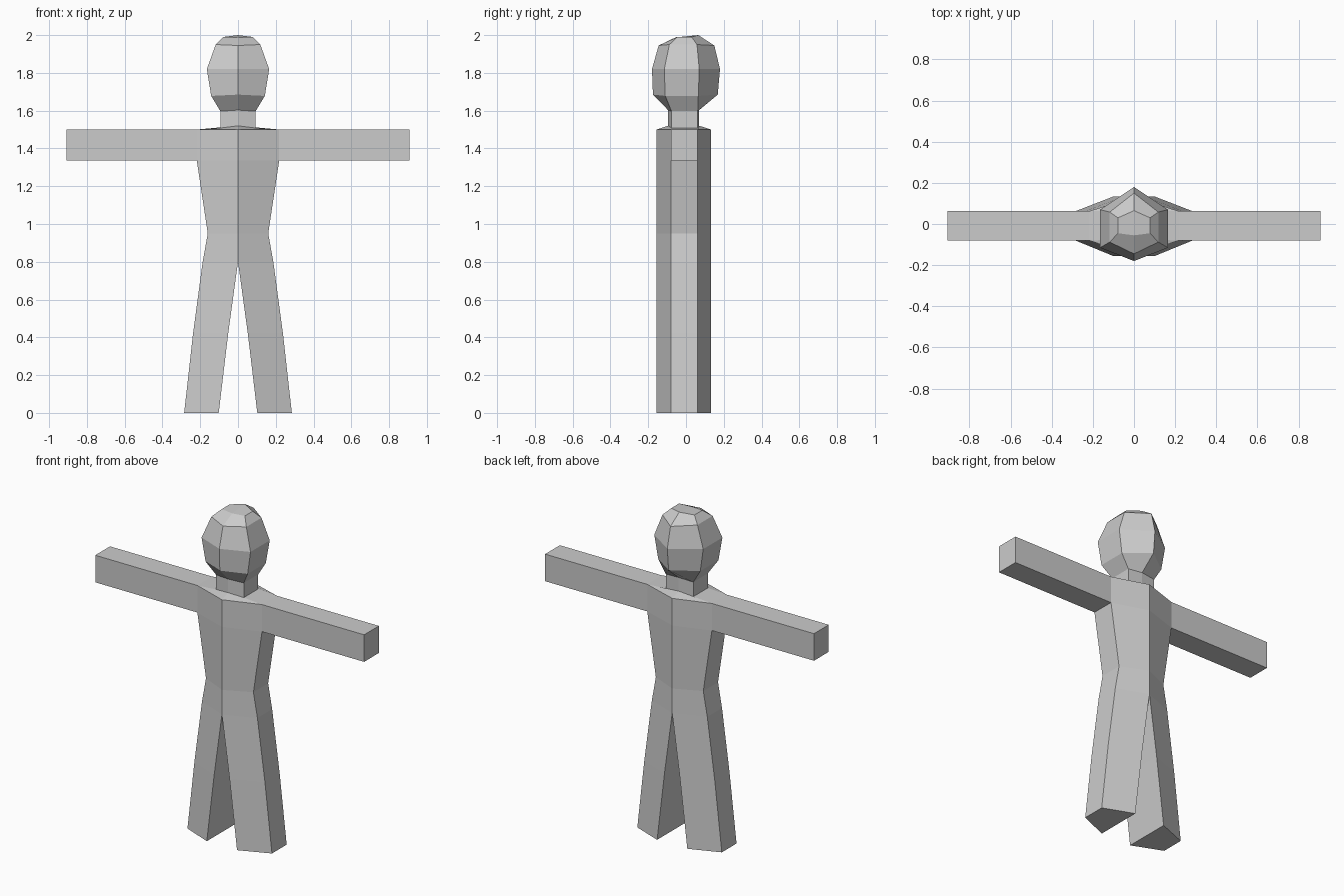
import bpy, bmesh

cube = bpy.data.objects.get("Cube")
if cube:
    bpy.data.objects.remove(cube)

grey = bpy.data.materials.new("light grey")
grey.use_nodes = True
grey.diffuse_color = (0.6, 0.6, 0.6, 1)
grey.node_tree.nodes["Principled BSDF"].inputs["Base Color"].default_value = (0.6, 0.6, 0.6, 1)


def ring(bm, z_mid, z_side, inner, outer, y):
    """Half of a hexagonal section: front ridge, two side corners, back ridge."""
    return [bm.verts.new(p) for p in (
        (inner, y[0], z_mid), (outer, y[1], z_side),
        (outer, y[2], z_side), (inner, y[3], z_mid))]


def loft(bm, lo, hi, closed=False):
    """Join two half rings and return the faces, from front to back."""
    return [bm.faces.new((lo[i], lo[(i + 1) % 4], hi[(i + 1) % 4], hi[i]))
            for i in range(4 if closed else 3)]


def finish(bm, name):
    """Turn the left half into a mirrored, flat-shaded object."""
    mesh = bpy.data.meshes.new(name)
    bm.to_mesh(mesh)
    bm.free()
    mesh.materials.append(grey)
    obj = bpy.data.objects.new(name, mesh)
    bpy.context.collection.objects.link(obj)
    mod = obj.modifiers.new("mirror", "MIRROR")
    mod.use_axis[0] = True
    mod.use_clip = True
    mod.merge_threshold = 0.001


BODY_Y = (-0.155, -0.08, 0.062, 0.133)
NECK_BASE = (1.52, 1.508, 0, 0.093, (-0.095, -0.077, 0.062, 0.07))

# Body: legs, torso, shoulders and arms
bm = bmesh.new()
levels = [(0, 0.102, 0.285), (0.42, 0.052, 0.238), (0.80, 0, 0.187),
          (0.95, 0, 0.16), (1.335, 0, 0.218), (1.50, 0, 0.218)]
rings = [ring(bm, z, z, a, b, BODY_Y) for z, a, b in levels]
bm.faces.new(rings[0][::-1])  # sole
for k in range(5):
    faces = loft(bm, rings[k], rings[k + 1], closed=k < 2)
loft(bm, rings[5], ring(bm, *NECK_BASE))  # shoulder slope

# Arm pulled straight out of the upper side face
arm = bmesh.ops.extrude_discrete_faces(bm, faces=[faces[1]])["faces"][0]
for v in arm.verts:
    v.co.x = 0.907
finish(bm, "body")

# Head and neck
bm = bmesh.new()
sections = [NECK_BASE,
            (1.603, 1.597, 0, 0.093, (-0.095, -0.077, 0.062, 0.07)),
            (1.685, 1.678, 0, 0.142, (-0.175, -0.11, 0.065, 0.168)),
            (1.82, 1.82, 0, 0.165, (-0.18, -0.115, 0.07, 0.18)),
            (1.945, 1.95, 0, 0.118, (-0.145, -0.088, 0.058, 0.15)),
            (1.988, 1.99, 0, 0.078, (-0.055, -0.045, 0.03, 0.065))]
rings = [ring(bm, *s) for s in sections]
for lo, hi in zip(rings, rings[1:]):
    loft(bm, lo, hi)
rings[-1][3].co.z = 2.0  # crown leans up toward the back
bm.faces.new(rings[-1])
finish(bm, "head")
